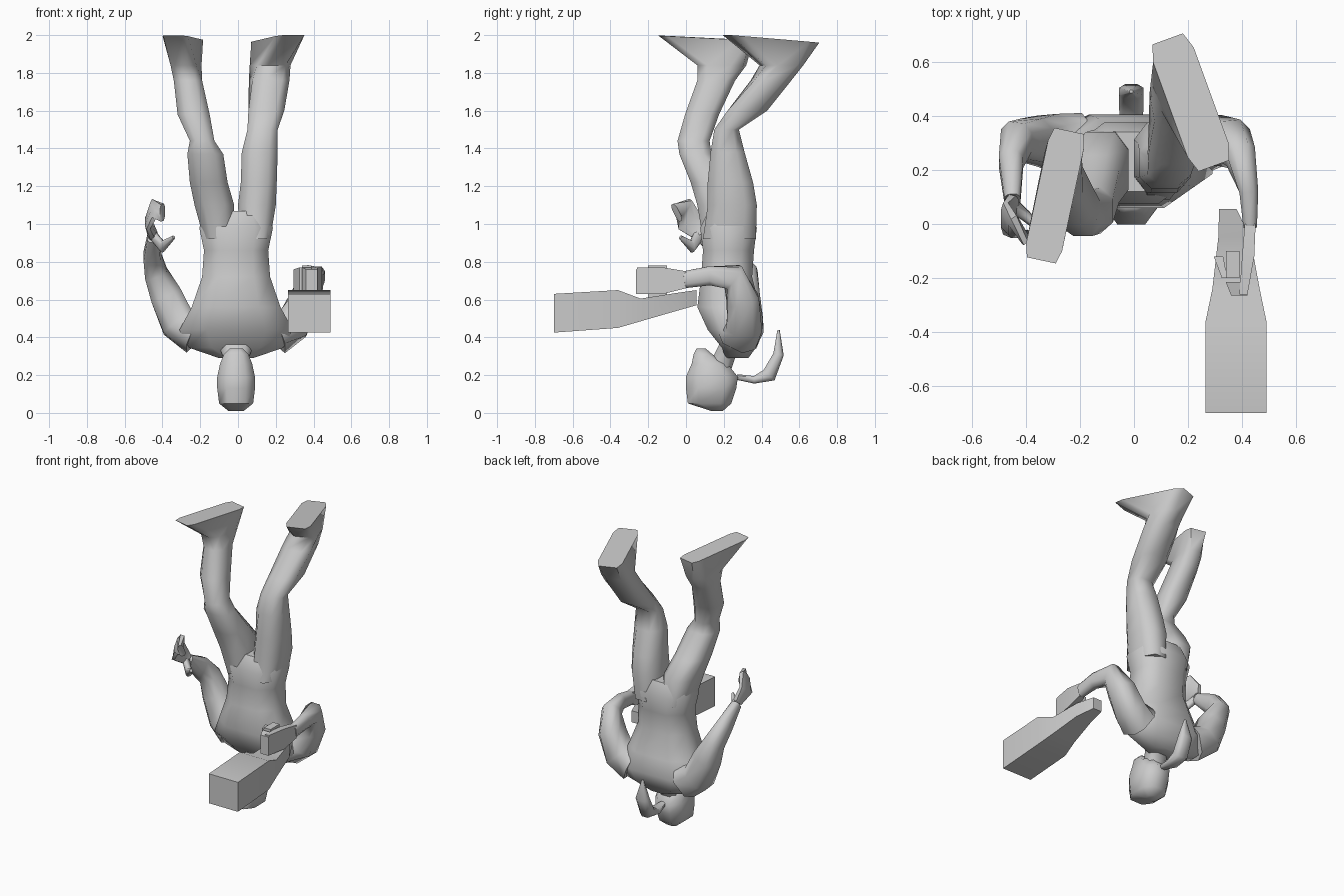
import bpy, bmesh, math
from mathutils import Vector


def loft(name, rings, flat=True, smooth=60):
    """Skin 8-sided rings: (x, y, z, half width, half depth, yaw, slope, squareness)."""
    bm = bmesh.new()
    centres = [Vector(r[:3]) for r in rings]
    loops = []
    for i, r in enumerate(rings):
        a, b = r[3:5]
        yaw, slope, q = (tuple(r[5:]) + (0, 0, .52)[len(r) - 5:])
        if flat:
            u = Vector((math.cos(math.radians(yaw)), math.sin(math.radians(yaw)), 0))
            v = Vector((-u.y, u.x, slope))
        else:
            t = (centres[min(i + 1, len(rings) - 1)] - centres[max(i - 1, 0)]).normalized()
            u = Vector((1, 0, 0))
            u = (u - t * u.dot(t)).normalized()
            v = t.cross(u)
        shape = [(1, -q), (1, q), (q, 1), (-q, 1), (-1, q), (-1, -q), (-q, -1), (q, -1)]
        loops.append([bm.verts.new(centres[i] + u * a * s + v * b * w) for s, w in shape])
    finish(name, bm, loops, smooth)


def finish(name, bm, loops, smooth):
    n = len(loops[0])
    for p, c in zip(loops, loops[1:]):
        for k in range(n):
            bm.faces.new((p[k], p[(k + 1) % n], c[(k + 1) % n], c[k]))
    bm.faces.new(loops[0][::-1])
    bm.faces.new(loops[-1])
    bmesh.ops.recalc_face_normals(bm, faces=bm.faces)
    me = bpy.data.meshes.new(name)
    bm.to_mesh(me)
    bm.free()
    ob = bpy.data.objects.new(name, me)
    bpy.context.collection.objects.link(ob)
    bpy.ops.object.select_all(action='DESELECT')
    ob.select_set(True)
    bpy.context.view_layer.objects.active = ob
    bpy.ops.object.shade_smooth_by_angle(angle=math.radians(smooth))


def box_loft(name, sections, smooth=35):
    """Skin rectangles along y: (y, x0, x1, z0, z1)."""
    bm = bmesh.new()
    loops = [[bm.verts.new((x, y, z)) for x, z in ((x0, z0), (x1, z0), (x1, z1), (x0, z1))]
             for y, x0, x1, z0, z1 in sections]
    finish(name, bm, loops, smooth)


# head, crown down
loft("head", [(-.01, .165, .01, .04, .03), (-.01, .125, .05, .09, .115),
              (-.01, .133, .13, .10, .133), (-.01, .137, .19, .10, .138),
              (-.01, .125, .26, .085, .095), (-.01, .09, .31, .065, .05),
              (-.01, .08, .34, .035, .025)])
loft("neck", [(-.01, .17, .2, .06, .06), (-.01, .2, .29, .065, .06), (-.01, .27, .37, .1, .09)])
loft("ponytail", [(-.01, .27, .19, .02, .015), (-.01, .36, .175, .04, .02),
                  (-.01, .44, .20, .045, .04), (-.01, .49, .31, .045, .028),
                  (-.01, .49, .44, .006, .006)], flat=False)

# torso
loft("torso", [(-.01, .27, .29, .09, .06), (-.01, .28, .345, .25, .09),
               (-.01, .26, .44, .30, .145), (-.01, .225, .56, .235, .165),
               (-.01, .215, .72, .18, .135), (-.01, .225, .86, .17, .135),
               (-.01, .225, .98, .195, .15), (-.01, .23, 1.07, .16, .11)])

# legs with feet at the top
loft("left_leg", [(-.10, .22, .92, .08, .13), (-.125, .20, 1.1, .105, .14),
                  (-.155, .14, 1.22, .10, .115), (-.173, .05, 1.37, .095, .085),
                  (-.19, .04, 1.44, .065, .085), (-.235, .085, 1.58, .085, .09),
                  (-.265, .16, 1.76, .075, .1), (-.275, .19, 1.84, .07, .125, -12),
                  (-.292, .105, 1.985, .068, .245, -12, -.05, .8)])
loft("right_leg", [(.09, .23, .92, .08, .14), (.10, .245, 1.1, .10, .13),
                   (.11, .235, 1.22, .095, .12), (.115, .22, 1.38, .095, .09),
                   (.13, .215, 1.5, .08, .065), (.15, .325, 1.6, .095, .105),
                   (.165, .45, 1.76, .10, .1, 10), (.17, .505, 1.84, .095, .105, 20),
                   (.21, .45, 1.98, .08, .25, 20, -.08, .75)])

# left arm with a curled hand
loft("left_arm", [(-.22, .29, .43, .11, .11), (-.32, .31, .48, .095, .095),
                  (-.38, .31, .62, .085, .08), (-.435, .31, .74, .06, .07),
                  (-.455, .23, .83, .045, .065), (-.45, .09, .93, .03, .035)], flat=False)
loft("left_fingers", [(-.45, .08, .94, .025, .035), (-.475, .02, 1.01, .018, .07),
                      (-.445, -.01, 1.08, .025, .06), (-.40, -.05, 1.06, .02, .05)], flat=False)
loft("left_thumb", [(-.45, .07, .94, .02, .03), (-.40, .03, .88, .02, .03),
                    (-.34, -.03, .93, .008, .01)], flat=False)

# right arm and gripping hand
loft("right_arm", [(.20, .29, .43, .11, .11), (.29, .31, .47, .095, .095),
                   (.355, .30, .60, .08, .085), (.395, .25, .72, .055, .07),
                   (.425, .12, .725, .035, .05), (.43, -.01, .705, .025, .045)], flat=False)
box_loft("right_palm", [(0, .41, .45, .66, .75), (-.12, .40, .445, .63, .77),
                        (-.26, .39, .42, .63, .77)])
box_loft("right_fingers", [(-.12, .295, .33, .64, .76), (-.2, .325, .345, .64, .77)])
box_loft("right_knuckles", [(-.215, .34, .42, .65, .77), (-.265, .36, .42, .63, .76)])

# inverted blocky device with its grip pointing up
box_loft("device_body", [(-.70, .265, .49, .425, .63), (-.36, .265, .49, .45, .65),
                         (-.24, .29, .465, .485, .605), (-.05, .312, .43, .54, .635),
                         (.055, .315, .38, .57, .65)])
box_loft("device_grip", [(-.2, .34, .39, .58, .78), (-.1, .34, .39, .58, .78)])
